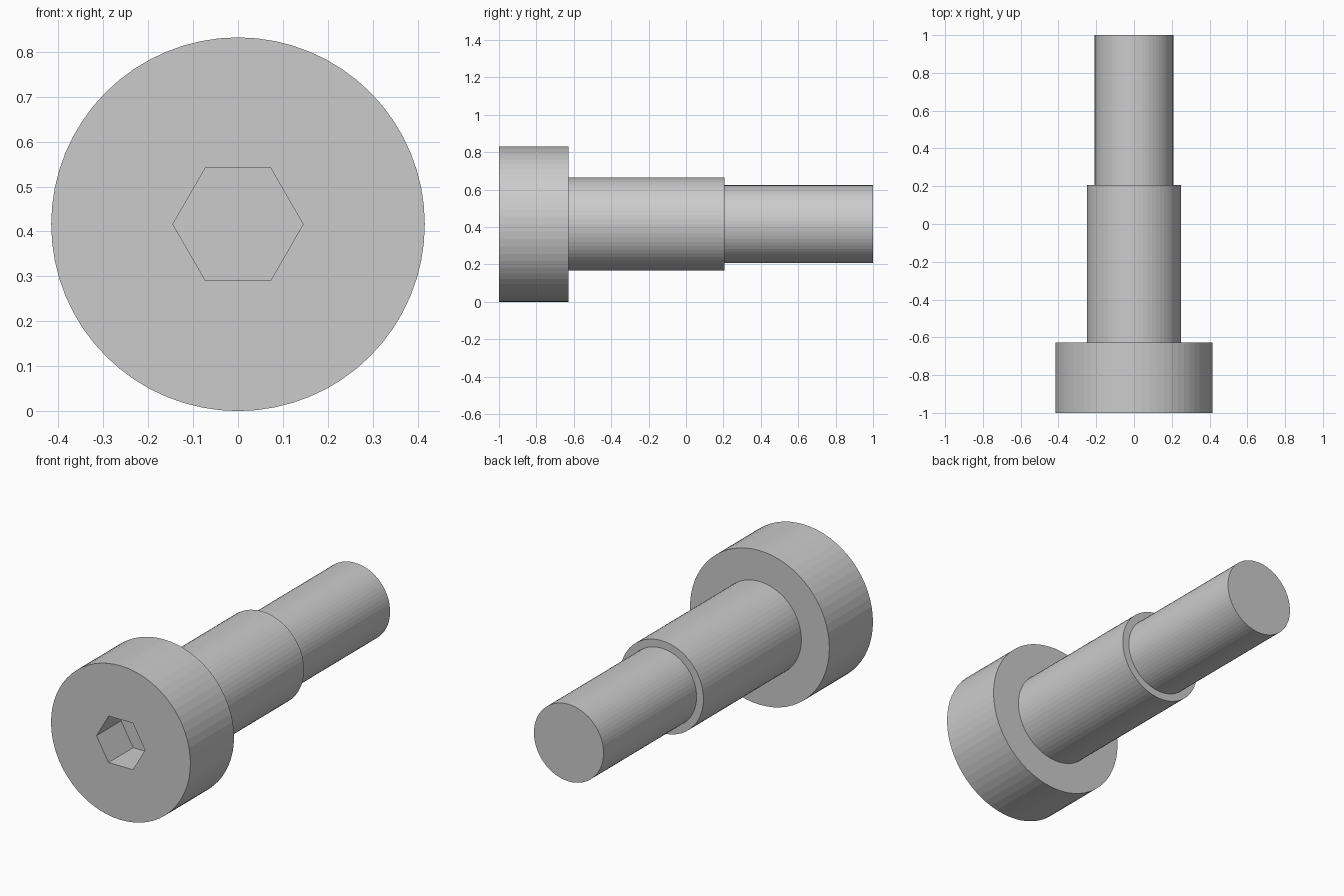
import bpy, bmesh, math

if "Cube" in bpy.data.objects:
    bpy.data.objects.remove(bpy.data.objects["Cube"])

AXIS_Z = 0.416


def add_object(name, bm):
    bmesh.ops.recalc_face_normals(bm, faces=bm.faces)
    mesh = bpy.data.meshes.new(name)
    bm.to_mesh(mesh)
    bm.free()
    obj = bpy.data.objects.new(name, mesh)
    bpy.context.collection.objects.link(obj)
    return obj


def turned(name, profile, sides):
    """Closed solid around the y axis from (y, radius) steps."""
    bm = bmesh.new()
    rings = []
    for y, r in profile:
        angles = [2 * math.pi * i / sides for i in range(sides)]
        rings.append([bm.verts.new((r * math.cos(a), y, AXIS_Z + r * math.sin(a)))
                      for a in angles])
    for a, b in zip(rings, rings[1:]):
        for i in range(sides):
            j = (i + 1) % sides
            bm.faces.new((a[i], a[j], b[j], b[i]))
    bm.faces.new(rings[0])
    bm.faces.new(rings[-1])
    return add_object(name, bm)


# Head, shoulder and narrower end as one stepped solid
bolt = turned("shoulder_bolt", [
    (-1.0, 0.416), (-0.628, 0.416),
    (-0.628, 0.249), (0.207, 0.249),
    (0.207, 0.208), (1.0, 0.208),
], 64)

# Hexagonal drive socket, cut into the head
cutter = turned("hex_socket_cutter", [(-1.2, 0.145), (-0.79, 0.145)], 6)
cutter.hide_render = True
cutter.display_type = 'WIRE'

socket = bolt.modifiers.new("hex_socket", 'BOOLEAN')
socket.operation = 'DIFFERENCE'
socket.solver = 'EXACT'
socket.object = cutter
